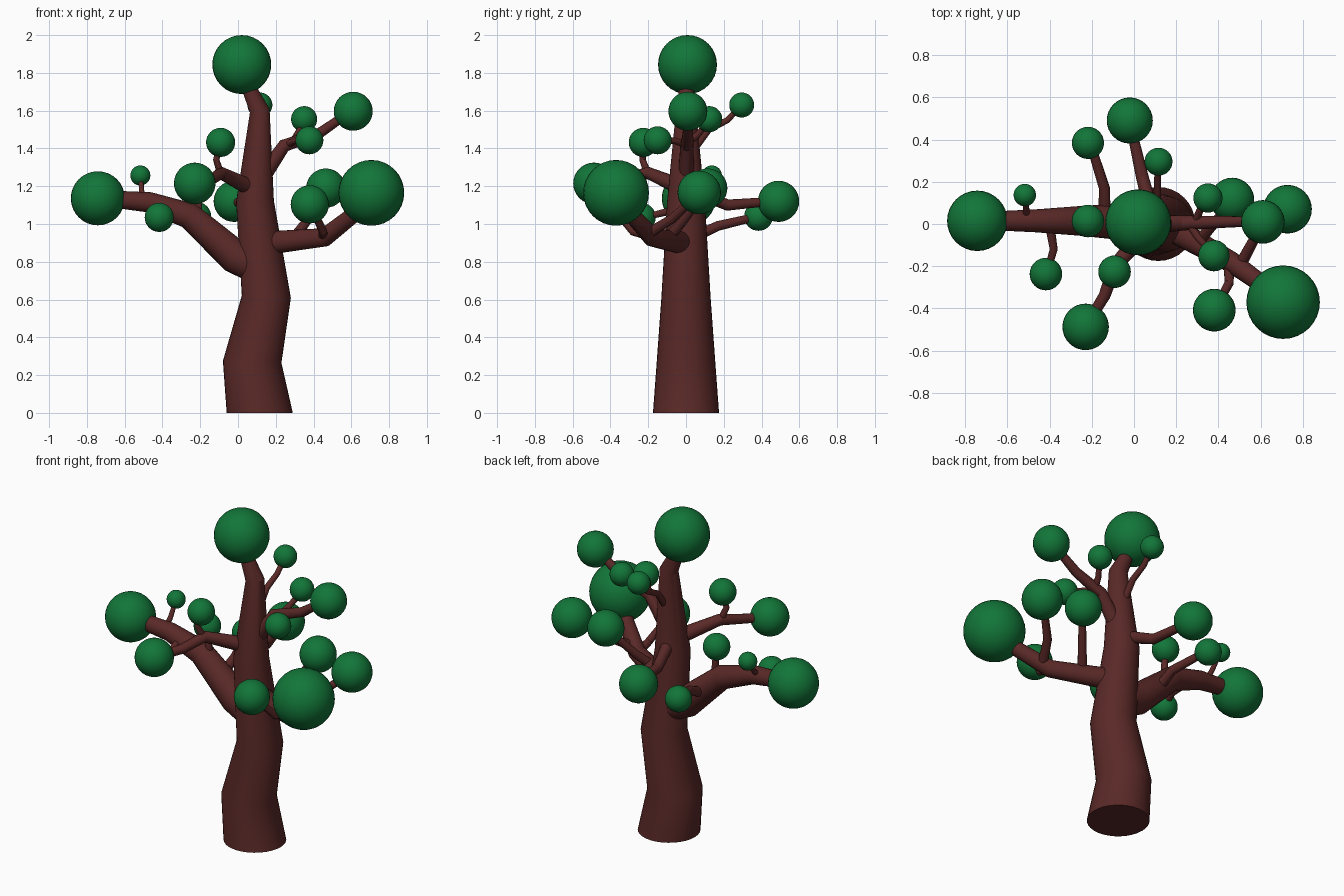
import bpy, bmesh, math
from mathutils import Vector


def material(name, color):
    m = bpy.data.materials.new(name)
    m.diffuse_color = color
    return m


BARK = material("bark", (0.10, 0.022, 0.02, 1))
LEAF = material("foliage", (0.006, 0.18, 0.04, 1))


def finish(bm, name, mat):
    bmesh.ops.recalc_face_normals(bm, faces=bm.faces)
    me = bpy.data.meshes.new(name)
    bm.to_mesh(me)
    bm.free()
    ob = bpy.data.objects.new(name, me)
    bpy.context.collection.objects.link(ob)
    me.materials.append(mat)
    bpy.ops.object.select_all(action='DESELECT')
    ob.select_set(True)
    bpy.context.view_layer.objects.active = ob
    bpy.ops.object.shade_smooth_by_angle(angle=math.radians(25))


def limb(name, pts, radii, sides=16, start_dir=None):
    """Tapered tube with mitred rings along a path."""
    pts = [Vector(p) for p in pts]
    bm = bmesh.new()
    rings, last, u = [], len(pts) - 1, None
    for i, p in enumerate(pts):
        d = Vector()
        if i > 0:
            d += (p - pts[i - 1]).normalized()
        if i < last:
            d += (pts[i + 1] - p).normalized()
        if i == 0 and start_dir:
            d = Vector(start_dir)
        d.normalize()
        if u is None:
            u = d.orthogonal()
        u = (u - d * u.dot(d)).normalized()
        v = d.cross(u)
        ring = []
        for k in range(sides):
            a = math.tau * k / sides
            ring.append(bm.verts.new(p + (u * math.cos(a) + v * math.sin(a)) * radii[i]))
        rings.append(ring)
    for a, b in zip(rings, rings[1:]):
        for k in range(sides):
            n = (k + 1) % sides
            bm.faces.new((a[k], a[n], b[n], b[k]))
    bm.faces.new(rings[0])
    bm.faces.new(rings[-1])
    finish(bm, name, BARK)


def foliage(name, x, y, z, r):
    bm = bmesh.new()
    bmesh.ops.create_uvsphere(bm, u_segments=32, v_segments=16, radius=r)
    bmesh.ops.translate(bm, vec=(x, y, z), verts=bm.verts)
    finish(bm, name, LEAF)


# Trunk
limb("trunk", [(.115, 0, 0), (.075, 0, .27), (.15, 0, .615), (.09, 0, 1.12),
               (.115, 0, 1.6), (.03, .005, 1.78)],
     [.175, .155, .13, .10, .053, .032], 32, (0, 0, 1))

# Main branches
limb("left_branch", [(.14, 0, .76), (-.02, .01, .83), (-.26, .015, 1.045),
                     (-.47, .015, 1.115), (-.70, .015, 1.135)],
     [.095, .09, .07, .054, .043], 24)
limb("right_branch", [(.12, 0, .87), (.21, -.04, .905), (.46, -.18, .93),
                      (.60, -.28, 1.04), (.69, -.36, 1.14)],
     [.06, .06, .05, .043, .038], 24)
limb("upper_right_branch", [(.11, 0, 1.22), (.245, .005, 1.415), (.43, .01, 1.48), (.59, .012, 1.59)],
     [.045, .035, .028, .022])
limb("front_branch", [(.1, 0, 1.18), (.03, -.06, 1.21), (-.09, -.2, 1.27),
                      (-.14, -.34, 1.235), (-.22, -.47, 1.215)],
     [.045, .042, .033, .028, .024])
limb("back_branch", [(.09, .03, 1.18), (.04, .22, 1.10), (-.015, .46, 1.12)], [.035, .03, .023])

# Twigs: path and radius
twigs = [
    ([(.11, .03, 1.38), (.11, .12, 1.5), (.112, .22, 1.55), (.116, .285, 1.62)], .018),
    ([(-.09, -.2, 1.26), (-.115, -.23, 1.34), (-.095, -.225, 1.42)], .018),
    ([(-.51, .015, 1.12), (-.51, .07, 1.17), (-.515, .13, 1.25)], .015),
    ([(-.40, 0, 1.09), (-.38, -.12, 1.06), (-.41, -.22, 1.035)], .020),
    ([(-.21, .015, 1.02), (-.21, .015, 1.12), (-.22, .014, 1.21)], .020),
    ([(-.14, .02, .92), (-.14, .17, .99), (-.20, .36, 1.035)], .027),
    ([(.45, -.17, .93), (.45, -.28, .96), (.39, -.39, 1.09)], .023),
    ([(.50, -.20, .95), (.57, -.07, 1.03), (.71, .06, 1.15)], .025),
    ([(.30, -.09, .93), (.36, -.02, 1.01), (.46, .10, 1.17)], .025),
    ([(.29, .005, 1.43), (.31, .06, 1.47), (.35, .12, 1.54)], .018),
    ([(.26, .005, 1.42), (.30, -.06, 1.44), (.37, -.14, 1.443)], .018),
]
for i, (path, r) in enumerate(twigs, 1):
    n = len(path) - 1
    limb(f"twig_{i}", path, [r * (1.15 - .35 * k / n) for k in range(n + 1)], 12)

# Foliage balls: x, y, z, radius
balls = [
    (.02, .008, 1.844, .156), (-.742, .015, 1.136, .143), (.706, -.37, 1.165, .174),
    (.61, .01, 1.597, .103), (.35, .123, 1.555, .069), (.378, -.15, 1.443, .074),
    (-.092, -.226, 1.432, .077), (-.229, -.487, 1.215, .110), (-.517, .137, 1.257, .053),
    (-.417, -.237, 1.035, .077), (.116, .295, 1.63, .066), (-.02, .49, 1.12, .109),
    (-.218, .384, 1.04, .076), (-.218, .014, 1.22, .077), (.727, .07, 1.167, .115),
    (.465, .115, 1.19, .104), (.38, -.408, 1.104, .101),
]
for i, b in enumerate(balls, 1):
    foliage(f"foliage_{i}", *b)
